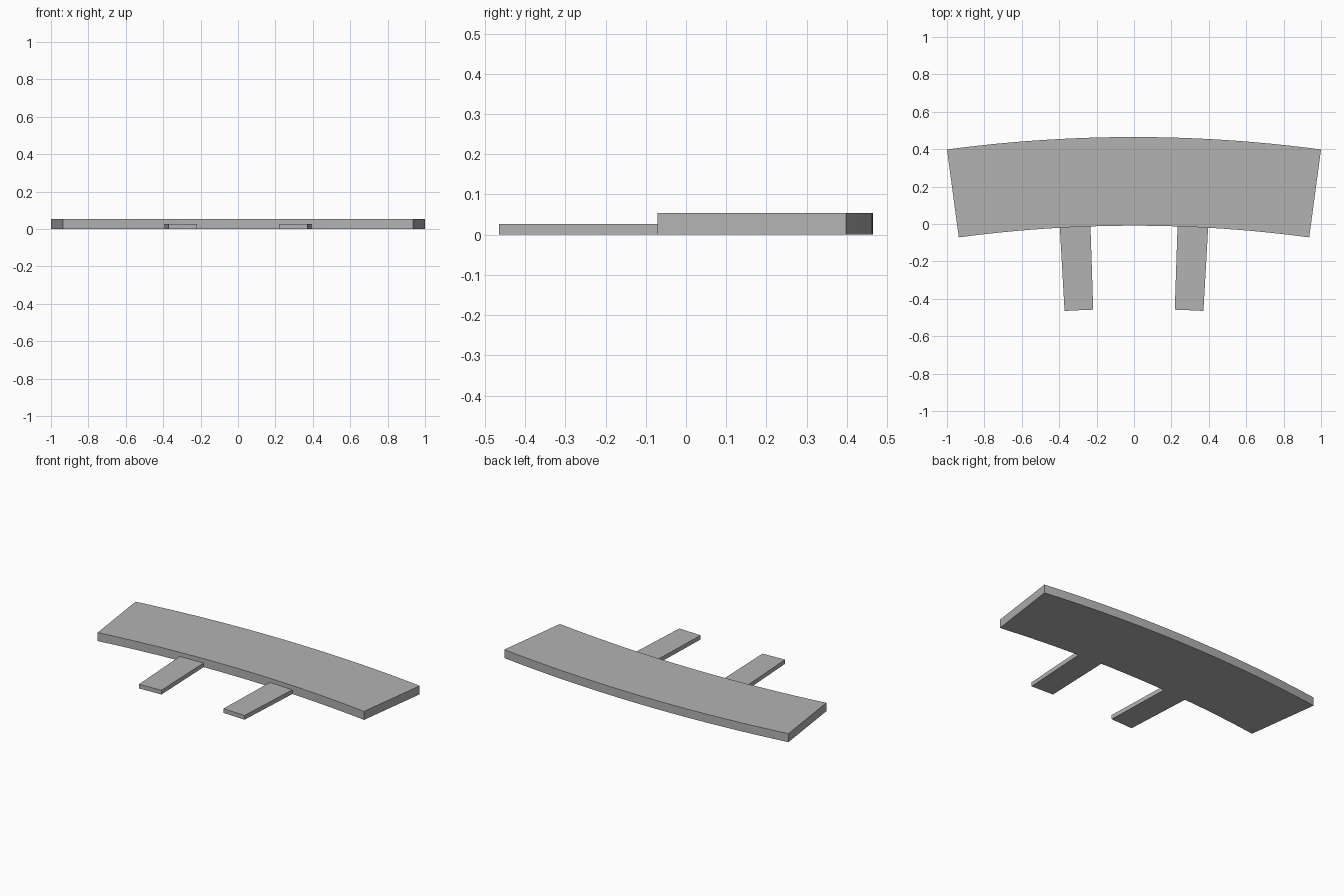
import bpy, bmesh, math

if "Cube" in bpy.data.objects:
    bpy.data.objects.remove(bpy.data.objects["Cube"])

CENTRE_Y = -7.065          # centre of the shared arc
R_OUT, R_IN, R_TAB = 7.53, 7.056, 6.6105

grey = bpy.data.materials.new("plain_grey")
grey.diffuse_color = (0.45, 0.45, 0.45, 1)
grey.use_nodes = True
grey.node_tree.nodes["Principled BSDF"].inputs["Base Color"].default_value = grey.diffuse_color


def arc(radius, a0, a1, steps):
    """Points along an arc, angles in degrees measured from +y towards +x."""
    angles = [math.radians(a0 + (a1 - a0) * i / steps) for i in range(steps + 1)]
    return [(radius * math.sin(a), CENTRE_Y + radius * math.cos(a)) for a in angles]


def ring_sector(name, r_in, r_out, a0, a1, height, steps):
    """Solid slice of a flat ring standing on z = 0."""
    outline = arc(r_in, a0, a1, steps) + arc(r_out, a1, a0, steps)
    bm = bmesh.new()
    base = bm.faces.new([bm.verts.new((x, y, 0)) for x, y in outline])
    top = bmesh.ops.extrude_face_region(bm, geom=[base], use_keep_orig=True)
    verts = [v for v in top["geom"] if isinstance(v, bmesh.types.BMVert)]
    bmesh.ops.translate(bm, verts=verts, vec=(0, 0, height))
    bmesh.ops.recalc_face_normals(bm, faces=bm.faces)
    mesh = bpy.data.meshes.new(name)
    bm.to_mesh(mesh)
    bm.free()
    mesh.materials.append(grey)
    obj = bpy.data.objects.new(name, mesh)
    bpy.context.collection.objects.link(obj)
    return obj


# Curved main plate
ring_sector("curved_plate", R_IN, R_OUT, -7.63, 7.63, 0.054, 24)

# Two thinner tabs on the inner edge
ring_sector("right_tab", R_TAB, R_IN, 1.89, 3.22, 0.027, 2)
ring_sector("left_tab", R_TAB, R_IN, -3.22, -1.89, 0.027, 2)
